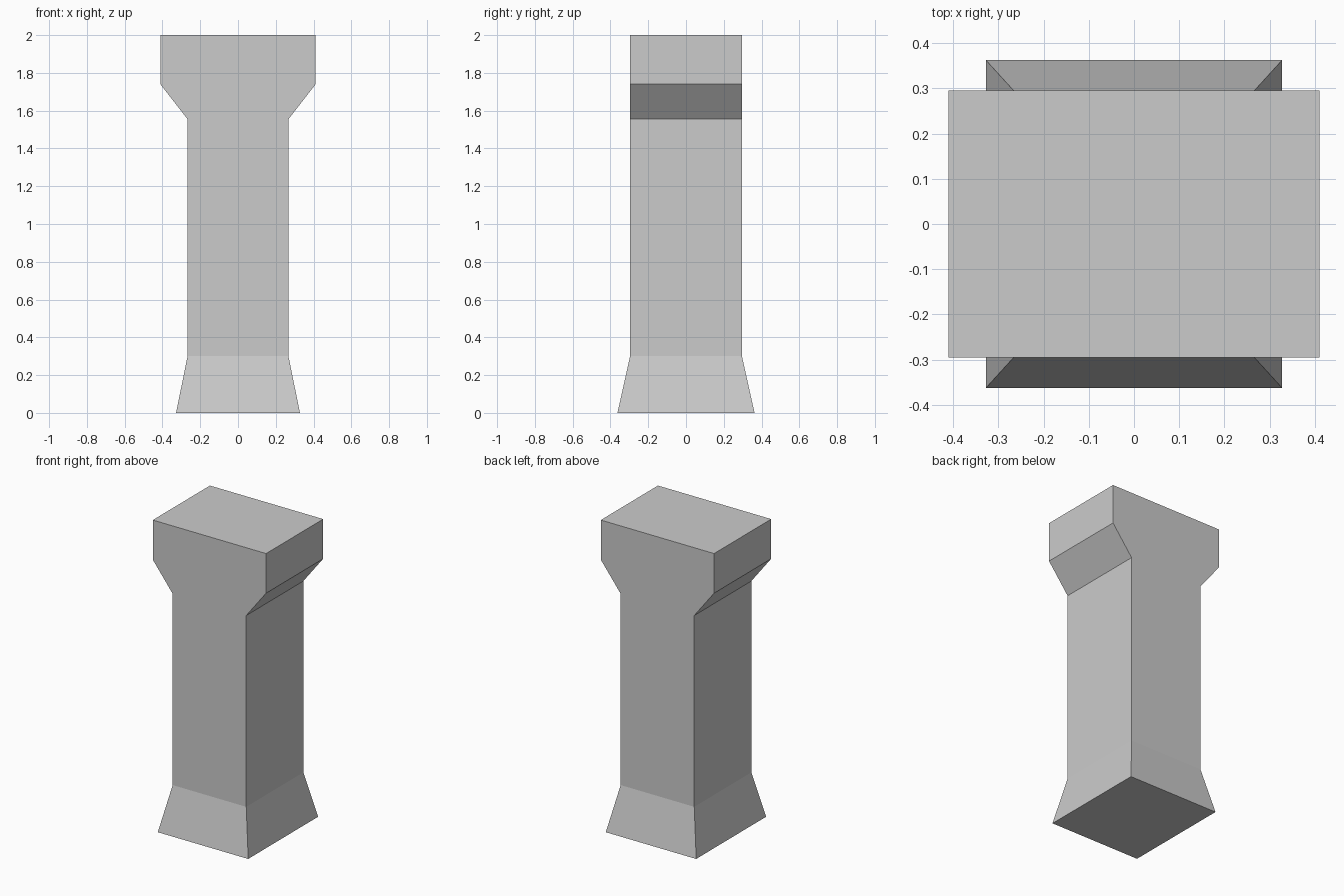
import bpy, bmesh

if "Cube" in bpy.data.objects:
    bpy.data.objects.remove(bpy.data.objects["Cube"])

# Rectangular cross-sections from bottom to top: height, half width, half depth
SECTIONS = [
    (0.00, 0.328, 0.363),   # splayed foot
    (0.30, 0.267, 0.296),   # shaft bottom
    (1.555, 0.267, 0.296),  # shaft top
    (1.74, 0.411, 0.296),   # end of sideways flare
    (2.00, 0.411, 0.296),   # head top
]


def loft(name, sections):
    bm = bmesh.new()
    rings = [[bm.verts.new((sx * hx, sy * hy, z))
              for sx, sy in ((-1, -1), (1, -1), (1, 1), (-1, 1))]
             for z, hx, hy in sections]
    for low, high in zip(rings, rings[1:]):
        for i in range(4):
            j = (i + 1) % 4
            bm.faces.new((low[i], low[j], high[j], high[i]))
    bm.faces.new(rings[0][::-1])
    bm.faces.new(rings[-1])
    bmesh.ops.recalc_face_normals(bm, faces=bm.faces)
    mesh = bpy.data.meshes.new(name)
    bm.to_mesh(mesh)
    bm.free()
    obj = bpy.data.objects.new(name, mesh)
    bpy.context.collection.objects.link(obj)
    return obj


# One-piece pillar: foot, shaft and flared head
loft("pillar", SECTIONS)
